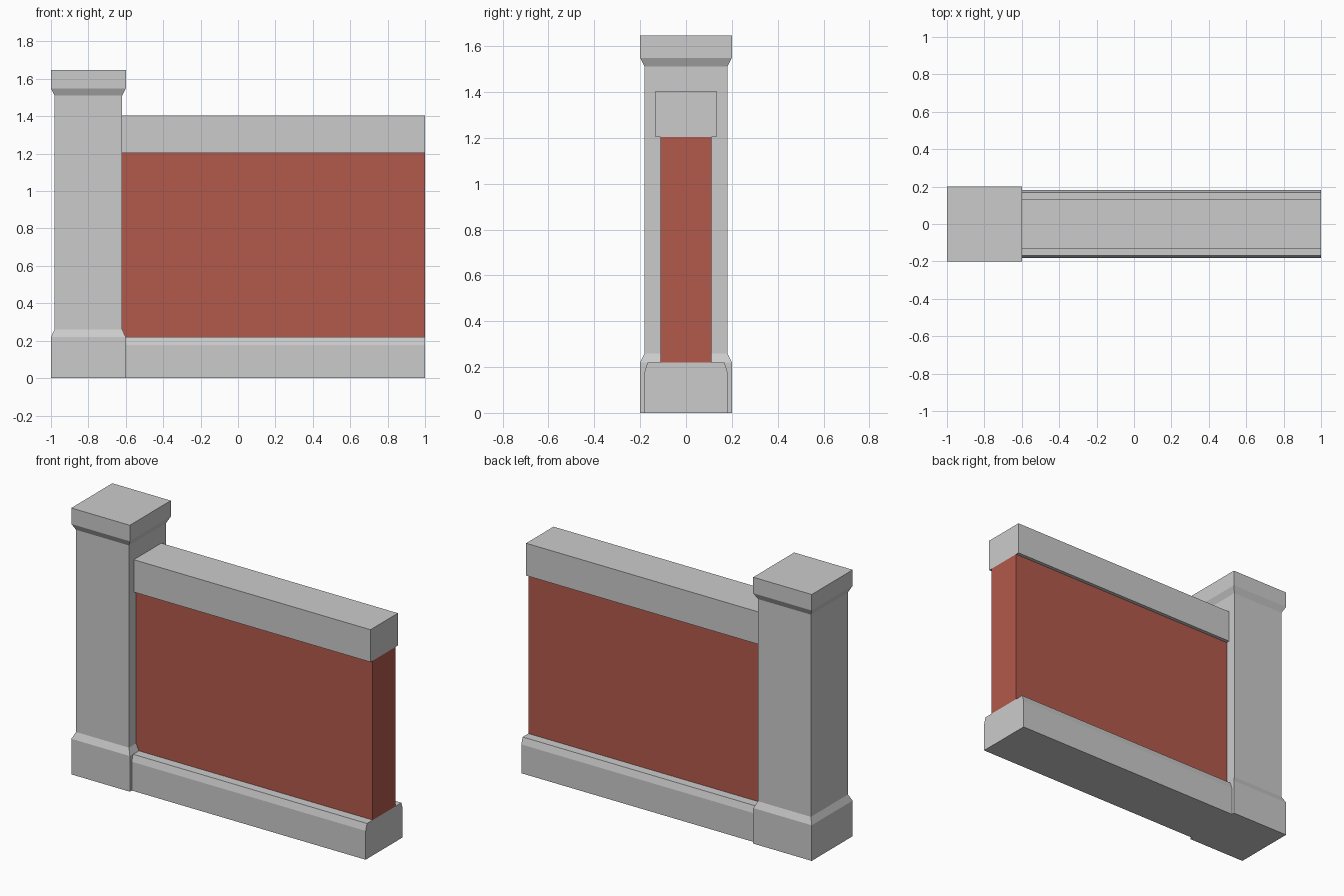
import bpy, bmesh

if "Cube" in bpy.data.objects:
    bpy.data.objects.remove(bpy.data.objects["Cube"])

brick = bpy.data.materials.new("brick_red")
brick.diffuse_color = (0.45, 0.1, 0.07, 1)
brick.use_nodes = True
brick.node_tree.nodes["Principled BSDF"].inputs["Base Color"].default_value = brick.diffuse_color


def loft(name, rings, material=None):
    """Stack of rectangular rings (x0, x1, half_y, z), capped at both ends."""
    bm = bmesh.new()
    loops = [[bm.verts.new(p) for p in
              ((x0, -h, z), (x1, -h, z), (x1, h, z), (x0, h, z))]
             for x0, x1, h, z in rings]
    for low, high in zip(loops, loops[1:]):
        for i in range(4):
            j = (i + 1) % 4
            bm.faces.new((low[i], low[j], high[j], high[i]))
    bm.faces.new(loops[0][::-1])
    bm.faces.new(loops[-1])
    mesh = bpy.data.meshes.new(name)
    bm.to_mesh(mesh)
    bm.free()
    if material:
        mesh.materials.append(material)
    obj = bpy.data.objects.new(name, mesh)
    bpy.context.collection.objects.link(obj)
    return obj


# Square pillar with flared foot and head
pillar_profile = [(0.2, 0), (0.2, 0.22), (0.181, 0.26),
                  (0.181, 1.51), (0.2, 1.548), (0.2, 1.647)]
loft("pillar", [(-0.8 - r, -0.8 + r, r, z) for r, z in pillar_profile])

# Wall plinth with chamfered long edges
loft("wall_plinth", [(-0.6, 1, h, z) for h, z in
                     ((0.181, 0), (0.181, 0.178), (0.168, 0.219))])

# Brick panel and coping, meeting the pillar shaft
loft("brick_panel", [(-0.62, 1, 0.112, z) for z in (0.219, 1.204)], brick)
loft("wall_coping", [(-0.62, 1, 0.134, z) for z in (1.204, 1.404)])
